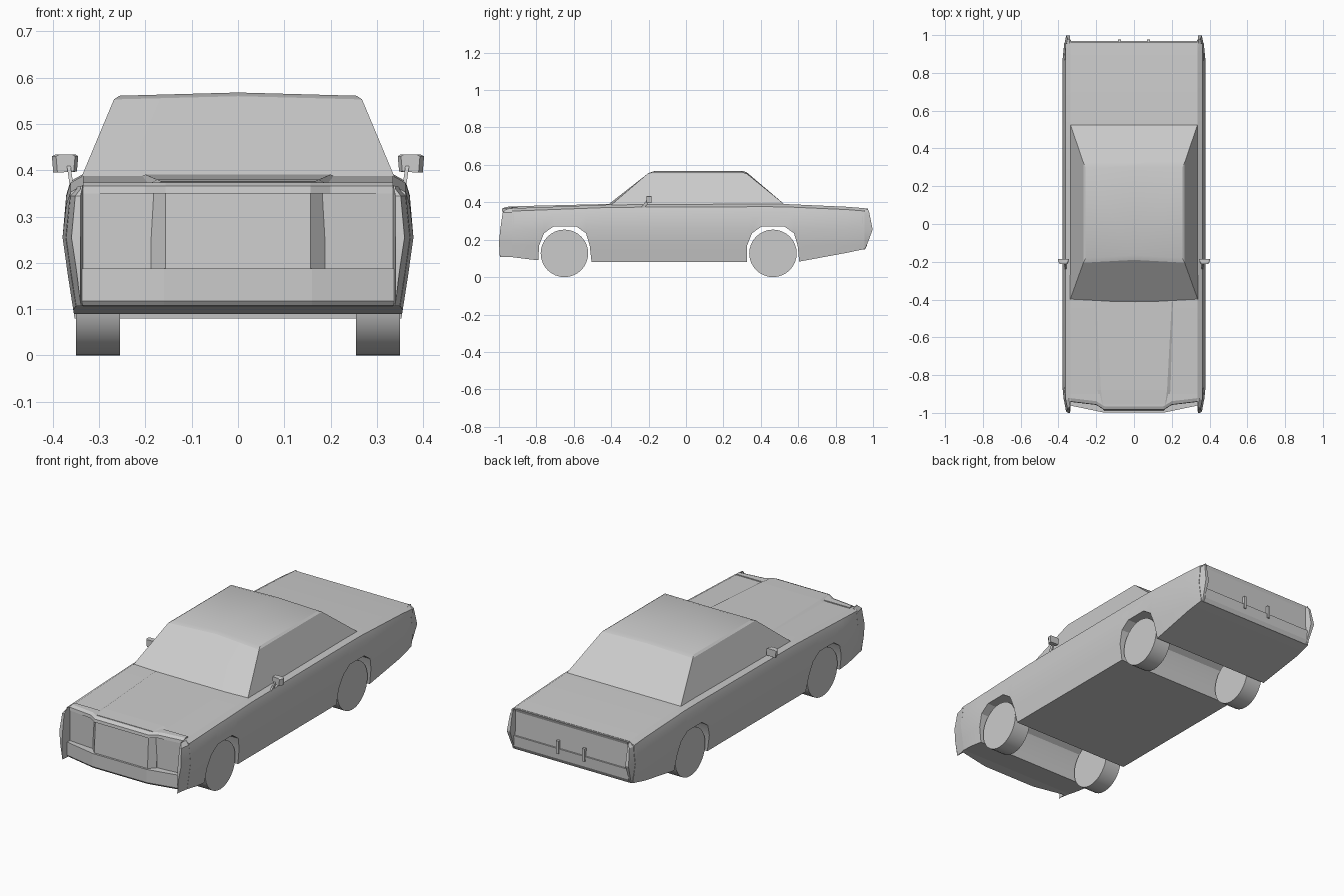
import bpy, bmesh, math

if "Cube" in bpy.data.objects:
    bpy.data.objects.remove(bpy.data.objects["Cube"], do_unlink=True)

GREY = (0.6, 0.6, 0.6, 1.0)
paint = bpy.data.materials.new("plain grey")
paint.use_nodes = True
paint.diffuse_color = GREY
paint.node_tree.nodes["Principled BSDF"].inputs["Base Color"].default_value = GREY


def loft(name, rings, smooth=None):
    """Skin a list of closed rings and cap both ends."""
    bm = bmesh.new()
    rows = [[bm.verts.new(p) for p in ring] for ring in rings]
    n = len(rows[0])
    for a, b in zip(rows, rows[1:]):
        for i in range(n):
            j = (i + 1) % n
            bm.faces.new((a[i], a[j], b[j], b[i]))
    bm.faces.new(rows[0][::-1])
    bm.faces.new(rows[-1])
    bmesh.ops.remove_doubles(bm, verts=bm.verts, dist=1e-5)
    bmesh.ops.recalc_face_normals(bm, faces=bm.faces)
    mesh = bpy.data.meshes.new(name)
    bm.to_mesh(mesh)
    bm.free()
    mesh.materials.append(paint)
    obj = bpy.data.objects.new(name, mesh)
    bpy.context.collection.objects.link(obj)
    if smooth:
        bpy.ops.object.select_all(action='DESELECT')
        obj.select_set(True)
        bpy.context.view_layer.objects.active = obj
        bpy.ops.object.shade_smooth_by_angle(angle=math.radians(smooth))
    return obj


def box(name, x, y, z):
    return loft(name, [[(x[0], y[0], h), (x[1], y[0], h), (x[1], y[1], h), (x[0], y[1], h)] for h in z])


def plan(name, half, back, levels):
    """Mirrored plan outline (right half given) stacked at (height, forward shift) levels."""
    rings = []
    for z, shift in levels:
        right = [(x, y + shift, z) for x, y in half]
        left = [(-x, y, h) for x, y, h in reversed(right)]
        rings.append([(half[0][0], back, z)] + right + left + [(-half[0][0], back, z)])
    return loft(name, rings)


def interp(points, t):
    for (a, p), (b, q) in zip(points, points[1:]):
        if t <= b:
            return p + (q - p) * max(0, (t - a) / (b - a))
    return points[-1][1]


BELT = [(-1, 0.364), (-0.93, 0.368), (-0.4, 0.388), (0.5, 0.392), (0.86, 0.376), (1, 0.365)]
FLANK = [(0.08, 0.353), (0.17, 0.367), (0.255, 0.379), (0.34, 0.371), (0.37, 0.362), (0.39, 0.345)]


def width(y, z):
    return interp(FLANK, z) - 0.1 * max(0, abs(y) - 0.86)


# Body shell: underside line with both wheel arches
arch = [(-0.138, 0.17), (-0.112, 0.235), (-0.06, 0.271), (0.06, 0.271), (0.112, 0.235), (0.132, 0.17)]
under = [(-0.93, 0.107), (-0.86, 0.098), (-0.79, 0.09)]
under += [(-0.647 + y, z) for y, z in arch]
under += [(-0.505, 0.08), (-0.4, 0.08), (0.325, 0.08)]
under += [(0.465 + y, z) for y, z in arch]
under += [(0.605, 0.083), (0.86, 0.13), (0.955, 0.15)]
rings = []
for y, low in under:
    top = interp(BELT, y)
    side = [(width(y, max(low, z)), y, max(low, z)) for z in (low, 0.17, 0.255)]
    side += [(width(y, 0.34), y, top - 0.045), (0.362, y, top - 0.015), (0.335, y, top)]
    rings.append(side + [(-x, v, z) for x, v, z in reversed(side)])
loft("body_shell", rings, 25)

# Cabin with slanted glass and crowned roof
loft("cabin", [
    [(-0.338, -0.4, 0.386), (0, -0.418, 0.386), (0.338, -0.4, 0.386),
     (0.338, 0.53, 0.386), (0, 0.53, 0.386), (-0.338, 0.53, 0.386)],
    [(-0.268, -0.205, 0.553), (0, -0.19, 0.56), (0.268, -0.205, 0.553),
     (0.268, 0.325, 0.553), (0, 0.325, 0.56), (-0.268, 0.325, 0.553)],
    [(-0.256, -0.18, 0.561), (0, -0.165, 0.568), (0.256, -0.18, 0.561),
     (0.256, 0.3, 0.561), (0, 0.3, 0.568), (-0.256, 0.3, 0.561)],
], 20)

# Fender blades reaching past the nose and tail panels
NOSE = [(0.107, -0.995), (0.185, -1.0), (0.255, -0.993), (0.345, -0.98), (0.366, -0.96)]
TAIL = [(0.15, 0.958), (0.2, 0.978), (0.255, 0.998), (0.345, 0.98), (0.366, 0.972)]
for side, word in ((1, "left"), (-1, "right")):
    for name, base, tips in (("front_blade", -0.92, NOSE), ("rear_blade", 0.94, TAIL)):
        blade = []
        for z, tip in tips:
            crown = 0.012 if z > 0.36 else 0
            blade.append([(side * 0.333, base, z), (side * (width(base, z) - crown), base, z),
                          (side * (width(tip, z) - 0.006 - crown), tip, z), (side * 0.34, tip, z)])
        loft(f"{word}_{name}", blade, 25)

    # Headlamp panels
    loft(f"{word}_headlamp_panel", [
        [(side * 0.335, -0.92, z), (side * 0.335, -0.94, z), (side * 0.18, -0.953, z), (side * 0.18, -0.92, z)]
        for z in (0.18, 0.352)])

    # Door mirrors on slanted stalks
    loft(f"{word}_mirror", [
        [(side * x, y, z) for x, z in ((a, 0.397), (b, 0.395), (b + 0.003, 0.43), (b - 0.004, 0.434),
                                       (a + 0.003, 0.434), (a - 0.003, 0.43))]
        for y, a, b in ((-0.212, 0.355, 0.39), (-0.198, 0.348, 0.399), (-0.184, 0.348, 0.399))])
    loft(f"{word}_mirror_stalk", [
        [(side * (x + dx), y + dy, z) for dx, dy in ((-0.004, -0.01), (0.004, -0.01), (0.004, 0.01), (-0.004, 0.01))]
        for x, y, z in ((0.36, -0.232, 0.37), (0.366, -0.2, 0.412))])

    # Rear bumper guards
    box(f"{word}_bumper_guard", sorted((side * 0.07, side * 0.084)), (0.95, 0.976), (0.2, 0.268))

    # Wheels
    for name, cy in (("front_wheel", -0.65), ("rear_wheel", 0.465)):
        loft(f"{word}_{name}", [
            [(side * x, cy + 0.127 * math.cos(a * math.tau / 32), 0.127 + 0.127 * math.sin(a * math.tau / 32))
             for a in range(32)] for x in (0.255, 0.35)], 30)

# Nose: projecting grille, hood lip and bumper
plan("grille", [(0.188, -0.95), (0.157, -0.982)], -0.9, [(0.18, -0.006), (0.362, 0.004)])
plan("hood_lip", [(0.335, -0.942), (0.2, -0.958), (0.157, -0.985)], -0.9, [(0.35, 0), (0.366, 0.002), (0.374, 0.02)])
plan("front_bumper", [(0.338, -0.957), (0.16, -0.994)], -0.9, [(0.108, 0.004), (0.118, -0.004), (0.188, -0.004)])

# Low centre rise of the hood
loft("hood_rise", [
    [(-w, y, z - 0.01), (w, y, z - 0.01), (w - 0.025, y, z + 0.004), (0.025 - w, y, z + 0.004)]
    for w, y, z in ((0.19, -0.955, 0.372), (0.2, -0.88, 0.376), (0.225, -0.41, 0.387))])

# Tail: slanted panel under a lip, with a full-width bumper
loft("tail_panel", [
    [(-0.335, 0.93, z), (0.335, 0.93, z), (0.335, y, z), (-0.335, y, z)]
    for z, y in ((0.22, 0.962), (0.35, 0.958), (0.367, 0.964))])
loft("rear_bumper", [
    [(-0.338, 0.93, z), (0.338, 0.93, z), (0.338, y, z), (-0.338, y, z)]
    for z, y in ((0.149, 0.957), (0.17, 0.968), (0.225, 0.97))])
